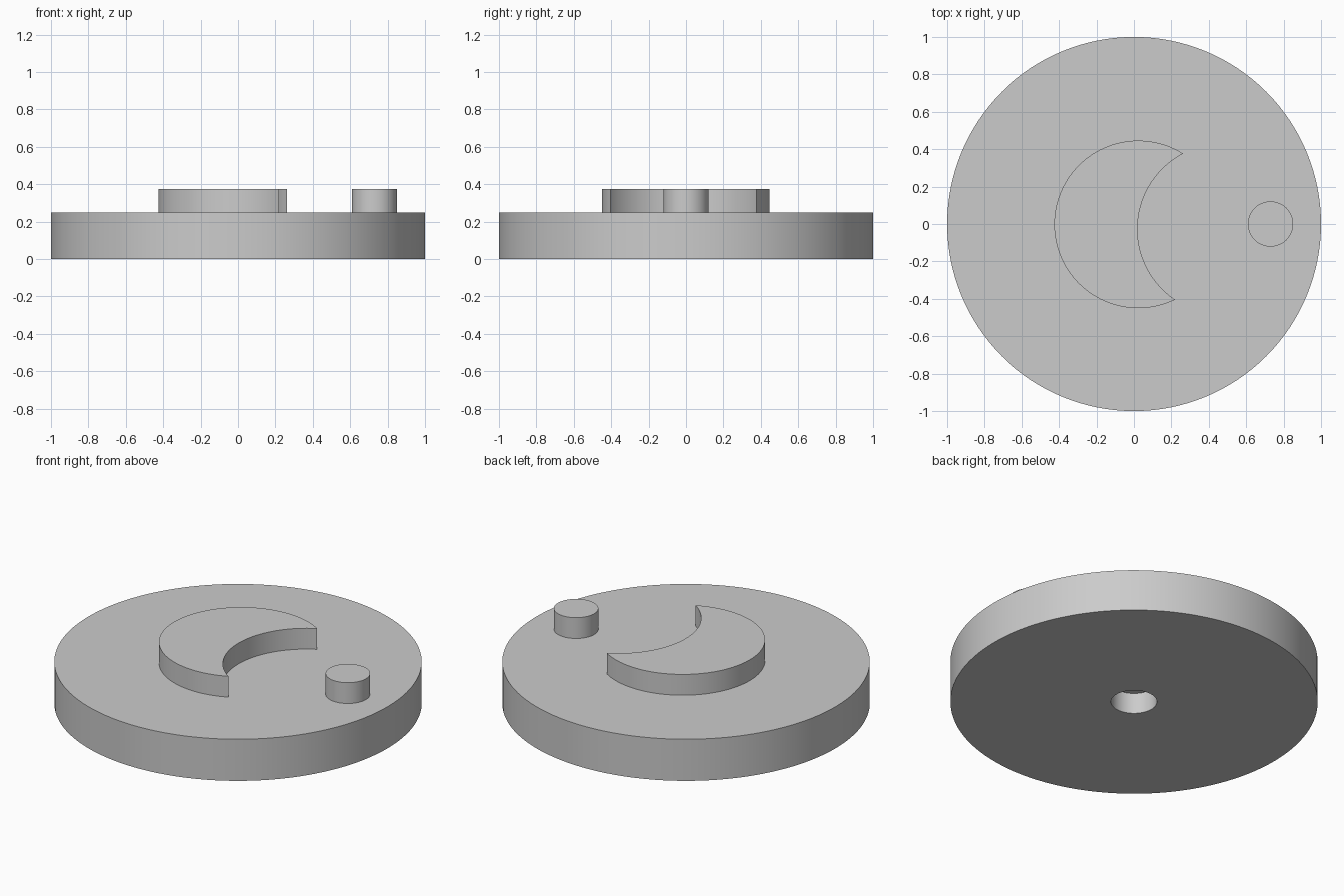
import bpy, bmesh, math
from mathutils import Vector

cube = bpy.data.objects.get("Cube")
if cube:
    bpy.data.objects.remove(cube, do_unlink=True)

# Single plain grey
grey = bpy.data.materials.new("plain grey")
grey.use_nodes = True
colour = (0.6, 0.6, 0.6, 1)
grey.diffuse_color = colour
grey.node_tree.nodes["Principled BSDF"].inputs["Base Color"].default_value = colour

BASE_TOP, RAISED_TOP = 0.25, 0.375


def finish(name, bm):
    bmesh.ops.remove_doubles(bm, verts=bm.verts, dist=1e-5)
    bmesh.ops.recalc_face_normals(bm, faces=bm.faces)
    mesh = bpy.data.meshes.new(name)
    bm.to_mesh(mesh)
    bm.free()
    mesh.materials.append(grey)
    obj = bpy.data.objects.new(name, mesh)
    bpy.context.collection.objects.link(obj)
    bpy.ops.object.select_all(action='DESELECT')
    obj.select_set(True)
    bpy.context.view_layer.objects.active = obj
    bpy.ops.object.shade_smooth_by_angle(angle=math.radians(30))
    return obj


def arc(centre, radius, start, end, steps):
    return [(centre[0] + radius * math.cos(start + (end - start) * i / steps),
             centre[1] + radius * math.sin(start + (end - start) * i / steps))
            for i in range(steps + 1)]


def extrude_outline(name, points, bottom, top):
    bm = bmesh.new()
    face = bm.faces.new([bm.verts.new((x, y, bottom)) for x, y in points])
    made = bmesh.ops.extrude_face_region(bm, geom=[face], use_keep_orig=True)
    upper = [v for v in made["geom"] if isinstance(v, bmesh.types.BMVert)]
    bmesh.ops.translate(bm, verts=upper, vec=(0, 0, top - bottom))
    return finish(name, bm)


# Base disc with a blind shaft hole underneath, turned from a profile
profile = [(0, 0.125), (0.125, 0.125), (0.125, 0), (1, 0), (1, BASE_TOP), (0, BASE_TOP)]
bm = bmesh.new()
verts = [bm.verts.new((r, 0, z)) for r, z in profile]
edges = [bm.edges.new(pair) for pair in zip(verts, verts[1:])]
bmesh.ops.spin(bm, geom=verts + edges, cent=(0, 0, 0), axis=(0, 0, 1),
               angle=math.tau, steps=128, use_merge=True)
finish("base_disc", bm)

# Crescent: outer arc counter-clockwise between the horns, back along the bite
outer, outer_r = Vector((0.023, -0.002)), 0.448
bite, bite_r = Vector((0.475, -0.027)), 0.456
gap = bite - outer
along = (gap.length_squared + outer_r ** 2 - bite_r ** 2) / (2 * gap.length)
half = math.sqrt(outer_r ** 2 - along ** 2)
aim = math.atan2(gap.y, gap.x)
spread = math.atan2(half, along)
bite_spread = math.atan2(half, gap.length - along)
outline = arc(outer, outer_r, aim + spread, aim + math.tau - spread, 80)
inner = arc(bite, bite_r, aim + math.pi + bite_spread, aim + math.pi - bite_spread, 48)
extrude_outline("locking_crescent", outline + inner[1:-1], BASE_TOP, RAISED_TOP)

# Drive pin near the rim
extrude_outline("drive_pin", arc((0.73, 0), 0.121, 0, math.tau, 64)[:-1], BASE_TOP, RAISED_TOP)
